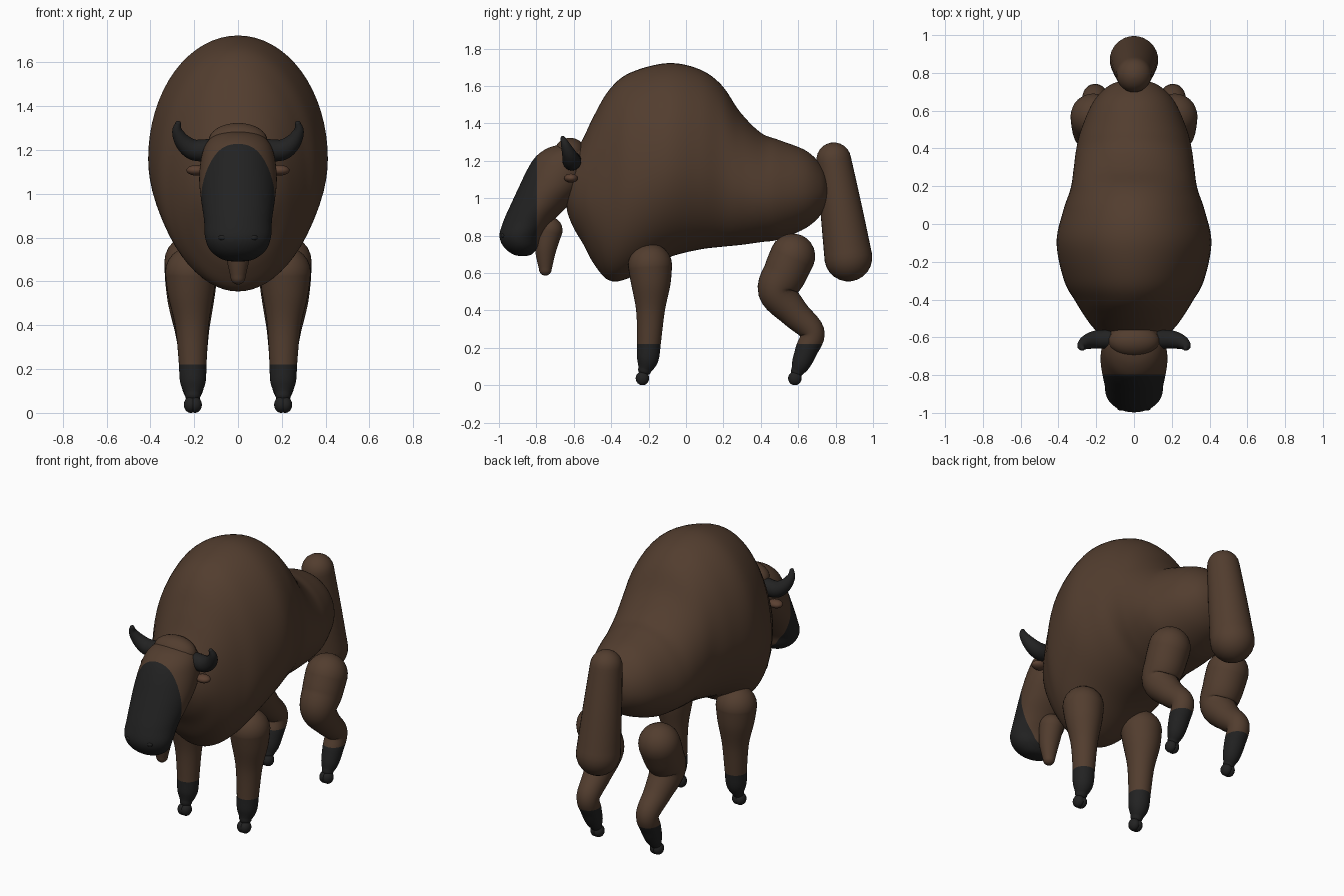
import bpy, bmesh, math
from mathutils import Vector

if "Cube" in bpy.data.objects:
    bpy.data.objects.remove(bpy.data.objects["Cube"])


def material(name, rgb):
    m = bpy.data.materials.new(name)
    m.diffuse_color = (*rgb, 1)
    m.use_nodes = True
    m.node_tree.nodes["Principled BSDF"].inputs["Base Color"].default_value = m.diffuse_color
    return m


BROWN = material("brown fur", (0.085, 0.047, 0.028))
BLACK = material("black hide", (0.016, 0.016, 0.016))
EAR = material("ear brown", (0.105, 0.052, 0.031))


def spline(stations, steps=6):
    """Catmull-Rom through tuples of any length."""
    pts = [Vector(s) for s in stations]
    out = []
    for i in range(len(pts) - 1):
        p0, p1 = pts[max(i - 1, 0)], pts[i]
        p2, p3 = pts[i + 1], pts[min(i + 2, len(pts) - 1)]
        for k in range(steps):
            t = k / steps
            out.append(0.5 * (2 * p1 + (p2 - p0) * t + (2 * p0 - 5 * p1 + 4 * p2 - p3) * t * t
                              + (3 * p1 - p0 - 3 * p2 + p3) * t ** 3))
    return out + [pts[-1]]


def loft(name, rings, mats, cut=None):
    """Skin rings of points, close the ends; cut = (point, normal) gives the second colour in front."""
    bm = bmesh.new()
    loops = [[bm.verts.new(p) for p in r] for r in rings]
    n = len(loops[0])
    for a, b in zip(loops, loops[1:]):
        for j in range(n):
            bm.faces.new((a[j], a[(j + 1) % n], b[(j + 1) % n], b[j]))
    bm.faces.new(loops[0])
    bm.faces.new(loops[-1])
    if cut:
        co, no = Vector(cut[0]), Vector(cut[1])
        bmesh.ops.bisect_plane(bm, geom=bm.verts[:] + bm.edges[:] + bm.faces[:],
                               plane_co=co, plane_no=no)
        for f in bm.faces:
            f.material_index = int((f.calc_center_median() - co).dot(no) > 0)
    bmesh.ops.recalc_face_normals(bm, faces=bm.faces[:])
    for f in bm.faces:
        f.smooth = True
    me = bpy.data.meshes.new(name)
    bm.to_mesh(me)
    bm.free()
    for m in mats:
        me.materials.append(m)
    ob = bpy.data.objects.new(name, me)
    bpy.context.collection.objects.link(ob)
    return ob


def tube(name, stations, mats, ref=(1, 0, 0), cut=None, n=32):
    """Round-ended tube through (x, y, z, radius) stations."""
    s = spline(stations)
    pos, rad, ref = [v.to_3d() for v in s], [v[3] for v in s], Vector(ref)
    rings = []

    def ring(c, t, r):
        u = t.cross(ref).normalized()
        w = t.cross(u)
        rings.append([c + r * (math.cos(a) * u + math.sin(a) * w)
                      for a in (2 * math.pi * j / n for j in range(n))])

    last = len(pos) - 1
    tan = [(pos[min(i + 1, last)] - pos[max(i - 1, 0)]).normalized() for i in range(last + 1)]
    caps = [math.radians(d) for d in (88, 75, 60, 45, 30, 15)]
    for a in caps:
        ring(pos[0] - tan[0] * rad[0] * math.sin(a), tan[0], rad[0] * math.cos(a))
    for p, t, r in zip(pos, tan, rad):
        ring(p, t, r)
    for a in reversed(caps):
        ring(pos[-1] + tan[-1] * rad[-1] * math.sin(a), tan[-1], rad[-1] * math.cos(a))
    return loft(name, rings, mats, cut)


def ball(name, loc, radii, mat):
    bpy.ops.mesh.primitive_uv_sphere_add(segments=32, ring_count=16, location=loc)
    ob = bpy.context.object
    ob.name, ob.scale = name, radii
    ob.data.materials.append(mat)
    bpy.ops.object.shade_smooth()


ANG = [2 * math.pi * j / 64 for j in range(64)]

# Body: upright rings along y (y, top, bottom, half width)
body = [(-.645, 1.06, 1.04, .01), (-.635, 1.14, .93, .09), (-.60, 1.23, .84, .16),
        (-.55, 1.32, .755, .215), (-.49, 1.445, .645, .26), (-.41, 1.58, .56, .31),
        (-.30, 1.67, .575, .37), (-.10, 1.722, .68, .41), (.07, 1.69, .725, .375),
        (.19, 1.605, .74, .335), (.29, 1.46, .75, .32), (.40, 1.35, .765, .305),
        (.50, 1.31, .78, .28), (.64, 1.255, .84, .22), (.72, 1.18, .91, .15),
        (.755, 1.11, .98, .08), (.765, 1.055, 1.035, .01)]
rings = []
for y, top, bot, w in spline(body):
    zc = bot + .46 * (top - bot)
    rings.append([(w * math.cos(a), y, zc + math.sin(a) * ((top - zc) if math.sin(a) > 0 else (zc - bot)))
                  for a in ANG])
loft("body", rings, [BROWN])

# Head: flat rings up z (z, front y, back y, half width), black face in front
head = [(.69, -.88, -.86, .01), (.70, -.925, -.825, .07), (.74, -.975, -.79, .125),
        (.80, -.997, -.77, .15), (.88, -.975, -.71, .155), (.97, -.935, -.62, .168),
        (1.06, -.893, -.54, .177), (1.15, -.85, -.50, .17), (1.22, -.805, -.50, .15),
        (1.265, -.745, -.52, .11), (1.285, -.68, -.58, .05), (1.287, -.64, -.62, .01)]
rings = []
for z, f, b, w in spline(head):
    rings.append([(w * math.cos(a), (f + b) / 2 + (b - f) / 2 * math.sin(a), z) for a in ANG])
loft("head", rings, [BROWN, BLACK], ((0, -.797, 0), (0, -1, 0)))
ball("forelock", (0, -.62, 1.24), (.135, .085, .083), BROWN)

# Beard and tail
tube("beard", [(0, -.73, .83, .07), (0, -.75, .73, .058), (0, -.752, .62, .034)], [BROWN])
tube("tail", [(0, .79, 1.205, .093), (0, .83, .94, .112), (0, .868, .683, .128)], [BROWN])

for side, s in (("left", 1), ("right", -1)):
    # Horns, ears and nostrils
    tube(side + "_horn", [(s * .13, -.61, 1.2, .05), (s * .20, -.612, 1.2, .048),
                          (s * .25, -.625, 1.235, .038), (s * .277, -.645, 1.285, .024),
                          (s * .273, -.658, 1.32, .013)], [BLACK], ref=(0, 1, 0))
    ball(side + "_ear", (s * .19, -.615, 1.107), (.045, .036, .024), EAR)
    ball(side + "_nostril", (s * .068, -.972, .80), (.022, .016, .014), BLACK)
    # Legs, black below the shin
    shin = ((0, 0, .22), (0, 0, -1))
    x = s * .215
    tube(side + "_front_leg", [(x, -.192, .64, .118), (x, -.188, .54, .105), (s * .21, -.19, .40, .077),
                               (s * .207, -.197, .24, .064), (s * .206, -.205, .14, .058),
                               (s * .206, -.22, .085, .036)], [BROWN, BLACK], cut=shin)
    tube(side + "_rear_leg", [(x, .57, .69, .121), (x, .53, .60, .117), (x, .49, .50, .104),
                              (s * .21, .58, .385, .08), (s * .206, .675, .285, .066),
                              (s * .206, .645, .19, .06), (s * .206, .615, .115, .05),
                              (s * .206, .595, .075, .034)], [BROWN, BLACK], cut=shin)
    # Cloven toes
    for part, y in (("front", -.233), ("rear", .582)):
        for k in (-1, 1):
            ball(f"{side}_{part}_toe", (s * .206 + k * .01, y, .037), (.031, .036, .037), BLACK)
